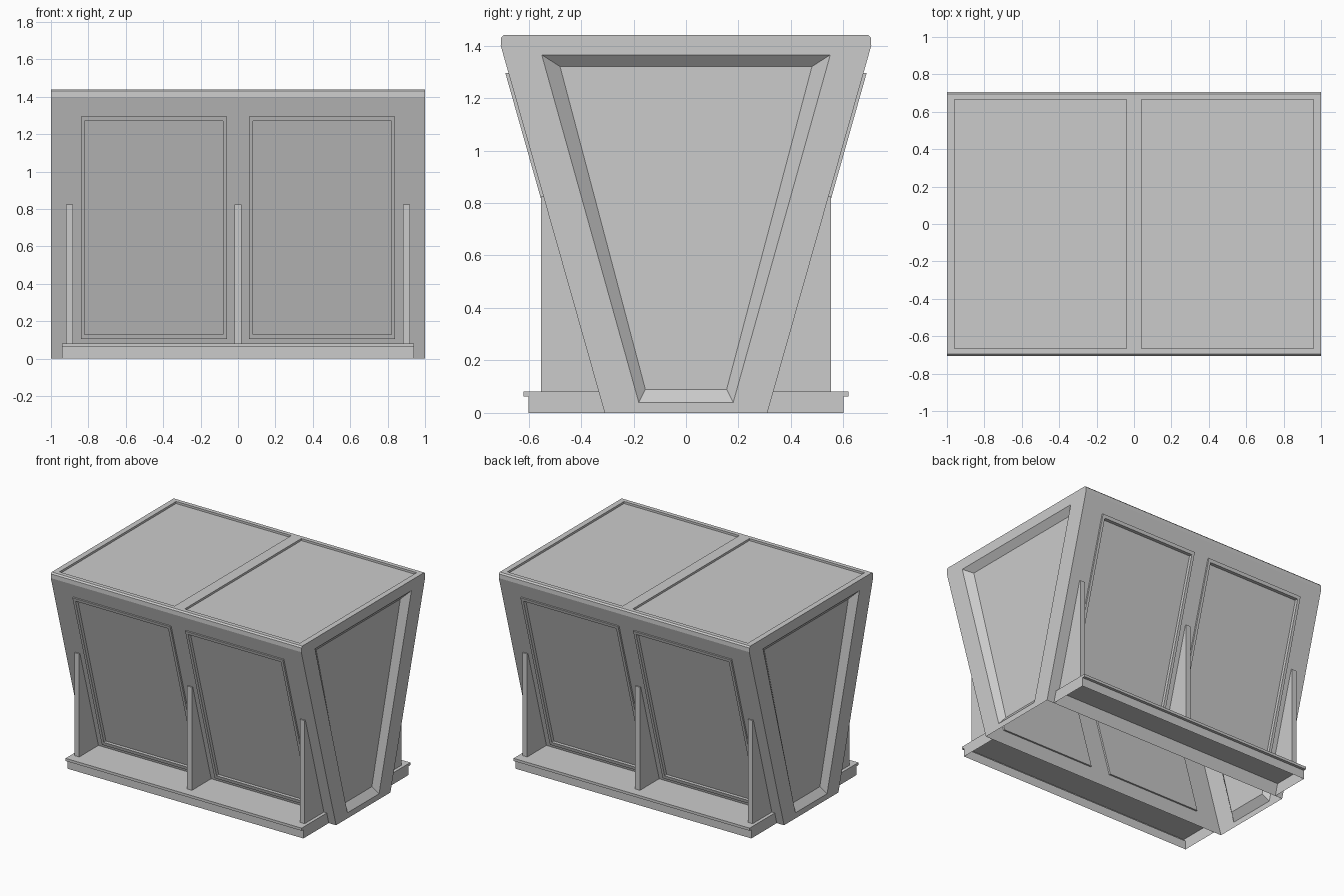
import bpy, bmesh

if "Cube" in bpy.data.objects:
    bpy.data.objects.remove(bpy.data.objects["Cube"])

SIDES = (-1, 1)


def slope(z, off=0.0):
    """Half depth of the leaning walls at height z."""
    return 0.31 + 0.283 * z + off


def loft(name, loops, caps=True, skip=()):
    """Bridge loops of equal length; skip lists edge indices left open."""
    bm = bmesh.new()
    rows = [[bm.verts.new(p) for p in loop] for loop in loops]
    n = len(rows[0])
    for a, b in zip(rows, rows[1:]):
        for i in range(n):
            if i not in skip:
                j = (i + 1) % n
                bm.faces.new((a[i], a[j], b[j], b[i]))
    if caps:
        bm.faces.new(rows[0])
        bm.faces.new(rows[-1])
    bmesh.ops.recalc_face_normals(bm, faces=bm.faces[:])
    me = bpy.data.meshes.new(name)
    bm.to_mesh(me)
    bm.free()
    ob = bpy.data.objects.new(name, me)
    bpy.context.collection.objects.link(ob)
    return ob


def extrude_x(name, profile, x0, x1, skip=()):
    return loft(name, [[(x, y, z) for y, z in profile] for x in (x0, x1)], skip=skip)


def wall_rect(cx, s, hw, z0, z1, off):
    """Rectangle lying on a leaning wall, pushed out by off."""
    return [(cx + dx * hw, s * slope(z, off), z)
            for dx, z in ((-1, z0), (1, z0), (1, z1), (-1, z1))]


# Body: flared trough with a softened top rim
half = [(0.31, 0), (slope(1.40), 1.40), (0.705, 1.43), (0.695, 1.44)]
body = extrude_x("body", half + [(-y, z) for y, z in reversed(half)], -1, 1)

cutters = []
for s in SIDES:
    # Tapered recess in each end
    def trapezoid(x, yb, zb, yt, zt):
        return [(s * x, -yb, zb), (s * x, yb, zb), (s * x, yt, zt), (s * x, -yt, zt)]
    cutters.append(loft("end_cutter", [
        trapezoid(1.04, 0.205, -0.01, 0.62, 1.41),
        trapezoid(1.0, 0.18, 0.04, 0.55, 1.365),
        trapezoid(0.96, 0.155, 0.09, 0.48, 1.32)]))
    # Shallow lid recess
    lid = [(-0.665, 1.425), (0.665, 1.425), (0.665, 1.5), (-0.665, 1.5)]
    cutters.append(extrude_x("lid_cutter", lid, s * 0.04, s * 0.96))
    # Sunken wall panels
    for side in SIDES:
        cutters.append(loft("panel_cutter", [
            wall_rect(s * 0.45, side, 0.37, 0.13, 1.272, off) for off in (-0.012, 0.1)]))

for c in cutters:
    c.hide_render = True
    mod = body.modifiers.new("cut", 'BOOLEAN')
    mod.operation = 'DIFFERENCE'
    mod.solver = 'EXACT'
    mod.object = c
bpy.context.view_layer.update()
cut_mesh = bpy.data.meshes.new_from_object(
    body.evaluated_get(bpy.context.evaluated_depsgraph_get()))
body.modifiers.clear()
body.data = cut_mesh
for c in cutters:
    bpy.data.objects.remove(c)

# The underside is open
bm = bmesh.new()
bm.from_mesh(body.data)
floor = [f for f in bm.faces if all(abs(v.co.z) < 1e-4 for v in f.verts)]
bmesh.ops.delete(bm, geom=floor, context='FACES')
bm.to_mesh(body.data)
bm.free()

for s in SIDES:
    # Raised frames round the wall panels
    for cx in (-0.45, 0.45):
        outer, inner = (0.39, 0.105, 1.295), (0.37, 0.13, 1.272)
        loft("panel_frame", [
            wall_rect(cx, s, *outer, 0), wall_rect(cx, s, *outer, 0.012),
            wall_rect(cx, s, *inner, 0.012), wall_rect(cx, s, *inner, 0)], caps=False)
    # Hollow foot with a small lip
    foot = [(0.31, 0), (0.60, 0), (0.60, 0.063), (0.62, 0.063),
            (0.62, 0.082), (slope(0.082), 0.082)]
    extrude_x("foot", [(s * y, z) for y, z in foot], -0.942, 0.942, skip=(0, 5))
    # Upright bracing ribs
    rib = [(slope(0.082), 0.082), (0.552, 0.082), (0.552, 0.825), (slope(0.825), 0.825)]
    for x in (-0.90, 0, 0.90):
        extrude_x("rib", [(s * y, z) for y, z in rib], x - 0.019, x + 0.019, skip=(0, 3))
